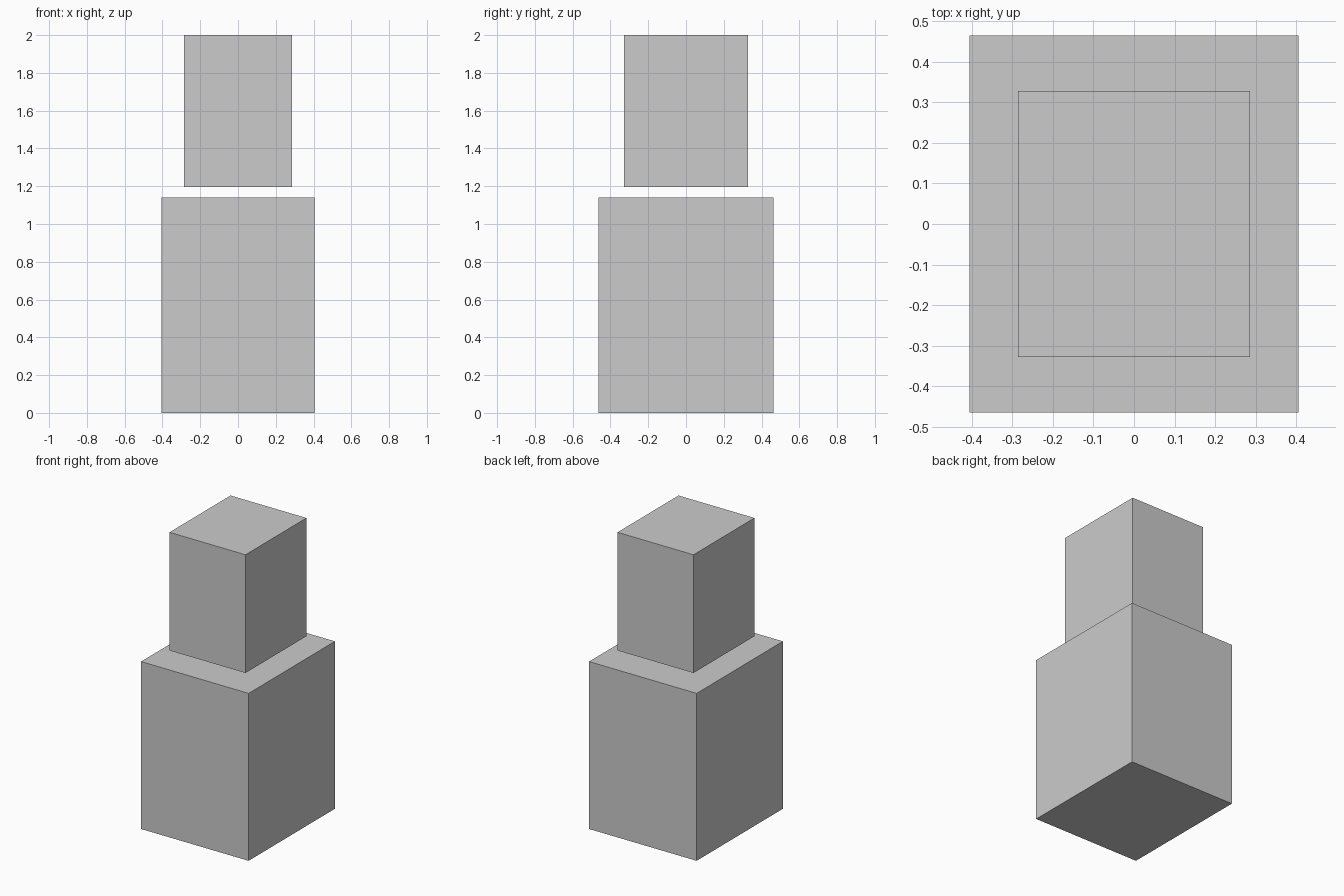
import bpy

if "Cube" in bpy.data.objects:
    bpy.data.objects.remove(bpy.data.objects["Cube"])


def box(name, width, depth, z0, z1):
    """Axis-aligned block centred on x = y = 0, from z0 to z1."""
    bpy.ops.mesh.primitive_cube_add(size=1, location=(0, 0, (z0 + z1) / 2))
    obj = bpy.context.object
    obj.name = name
    obj.scale = (width, depth, z1 - z0)
    bpy.ops.object.transform_apply(location=False, rotation=False, scale=True)
    return obj


# Large block standing on the ground
box("lower_block", 0.81, 0.928, 0.0, 1.14)

# Smaller block floating just above it
box("upper_block", 0.572, 0.656, 1.195, 2.0)
